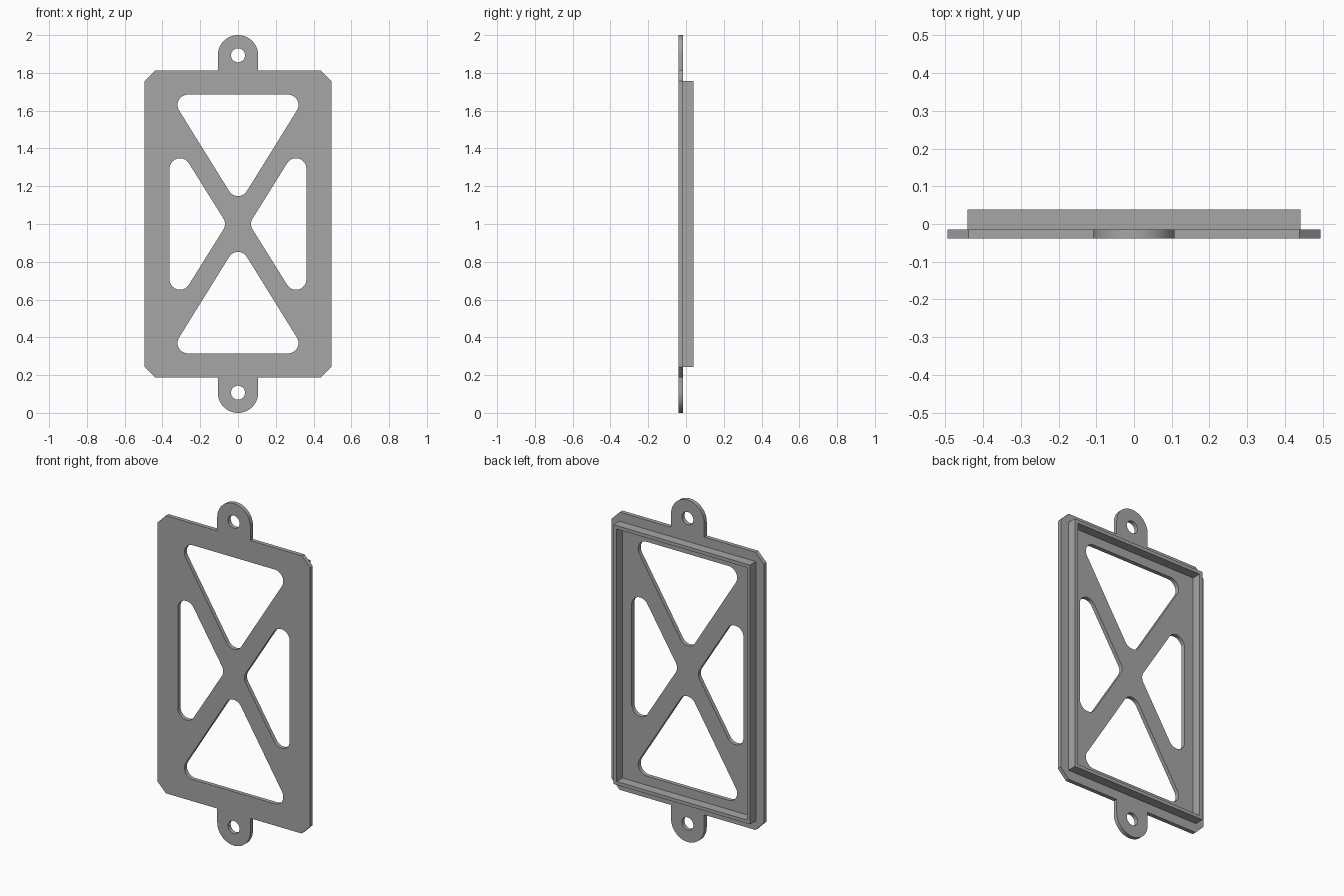
import bpy
import bmesh
from math import pi, radians, cos, sin, atan2
from mathutils import Vector

cube = bpy.data.objects.get("Cube")
if cube:
    bpy.data.objects.remove(cube, do_unlink=True)

MID = 1.0                                # height of the symmetry line
BACK, SPLIT, FRONT = 0.039, -0.015, -0.039

grey = bpy.data.materials.new("plain grey")
grey.use_nodes = True
grey.diffuse_color = (0.38, 0.38, 0.38, 1)
grey.node_tree.nodes["Principled BSDF"].inputs["Base Color"].default_value = (0.38, 0.38, 0.38, 1)


def arc(cx, cz, r, start, end, steps=16):
    return [(cx + r * cos(start + (end - start) * i / steps),
             cz + r * sin(start + (end - start) * i / steps)) for i in range(steps + 1)]


def circle(cx, cz, r):
    return arc(cx, cz, r, 0, 2 * pi, 48)[:-1]


def rectangle(hx, hz):
    return [(-hx, -hz), (hx, -hz), (hx, hz), (-hx, hz)]


def rounded(centres, r):
    """Outline around equal circles, given counter-clockwise."""
    pts = []
    n = len(centres)
    for i, c in enumerate(centres):
        c = Vector(c)
        into = c - Vector(centres[i - 1])
        out = Vector(centres[(i + 1) % n]) - c
        a = atan2(into.y, into.x) - pi / 2
        b = atan2(out.y, out.x) - pi / 2
        pts += arc(c.x, c.y, r, a, a + (b - a) % (2 * pi))
    return pts


def flip(pts):
    return [(-x, -z) for x, z in pts]


def slab(name, loops, y0, y1):
    """Extrude an outline with holes between two depths."""
    curve = bpy.data.curves.new(name + "_profile", "CURVE")
    curve.dimensions = "2D"
    curve.fill_mode = "BOTH"
    curve.extrude = abs(y1 - y0) / 2
    for pts in loops:
        s = curve.splines.new("POLY")
        s.points.add(len(pts) - 1)
        for p, (x, z) in zip(s.points, pts):
            p.co = (x, z, 0, 1)
        s.use_cyclic_u = True
    helper = bpy.data.objects.new(name + "_profile", curve)
    bpy.context.collection.objects.link(helper)
    bpy.context.view_layer.update()
    deps = bpy.context.evaluated_depsgraph_get()
    mesh = bpy.data.meshes.new_from_object(helper.evaluated_get(deps))
    bpy.data.objects.remove(helper, do_unlink=True)

    # Weld the caps to the walls and stand the slab upright
    bm = bmesh.new()
    bm.from_mesh(mesh)
    bmesh.ops.remove_doubles(bm, verts=bm.verts, dist=0.0001)
    for v in bm.verts:
        x, z, d = v.co
        v.co = (x, (y0 + y1) / 2 - d, z + MID)
    bmesh.ops.recalc_face_normals(bm, faces=bm.faces)
    bm.to_mesh(mesh)
    bm.free()
    mesh.materials.clear()
    mesh.materials.append(grey)
    obj = bpy.data.objects.new(name, mesh)
    bpy.context.collection.objects.link(obj)
    bpy.ops.object.select_all(action="DESELECT")
    obj.select_set(True)
    bpy.context.view_layer.objects.active = obj
    bpy.ops.object.shade_smooth_by_angle(angle=radians(30))
    return obj


# Plate outline: chamfered corners and a round tab at each end
W, H, C = 0.494, 0.812, 0.055
TAB_R, TAB_Z = 0.107, 0.893
upper = [(W, -H + C), (W, H - C), (W - C, H), (TAB_R, H)]
upper += arc(0, TAB_Z, TAB_R, 0, pi, 32) + [(-TAB_R, H), (-W + C, H)]
outline = upper + flip(upper)

# Rounded triangular windows and screw holes
R = 0.055
top_window = rounded([(0, 0.203), (0.265, 0.63), (-0.265, 0.63)], R)
side_window = rounded([(0.124, 0), (0.307, -0.293), (0.307, 0.293)], R)
screw_hole = circle(0, TAB_Z, 0.037)
holes = [f for h in (top_window, side_window, screw_hole) for f in (h, flip(h))]

slab("face_plate", [outline] + holes, FRONT, SPLIT)

# Thin raised rim on the back
RIM = 0.02
slab("back_rim", [rectangle(0.441, 0.758), rectangle(0.441 - RIM, 0.758 - RIM)], SPLIT, BACK)
